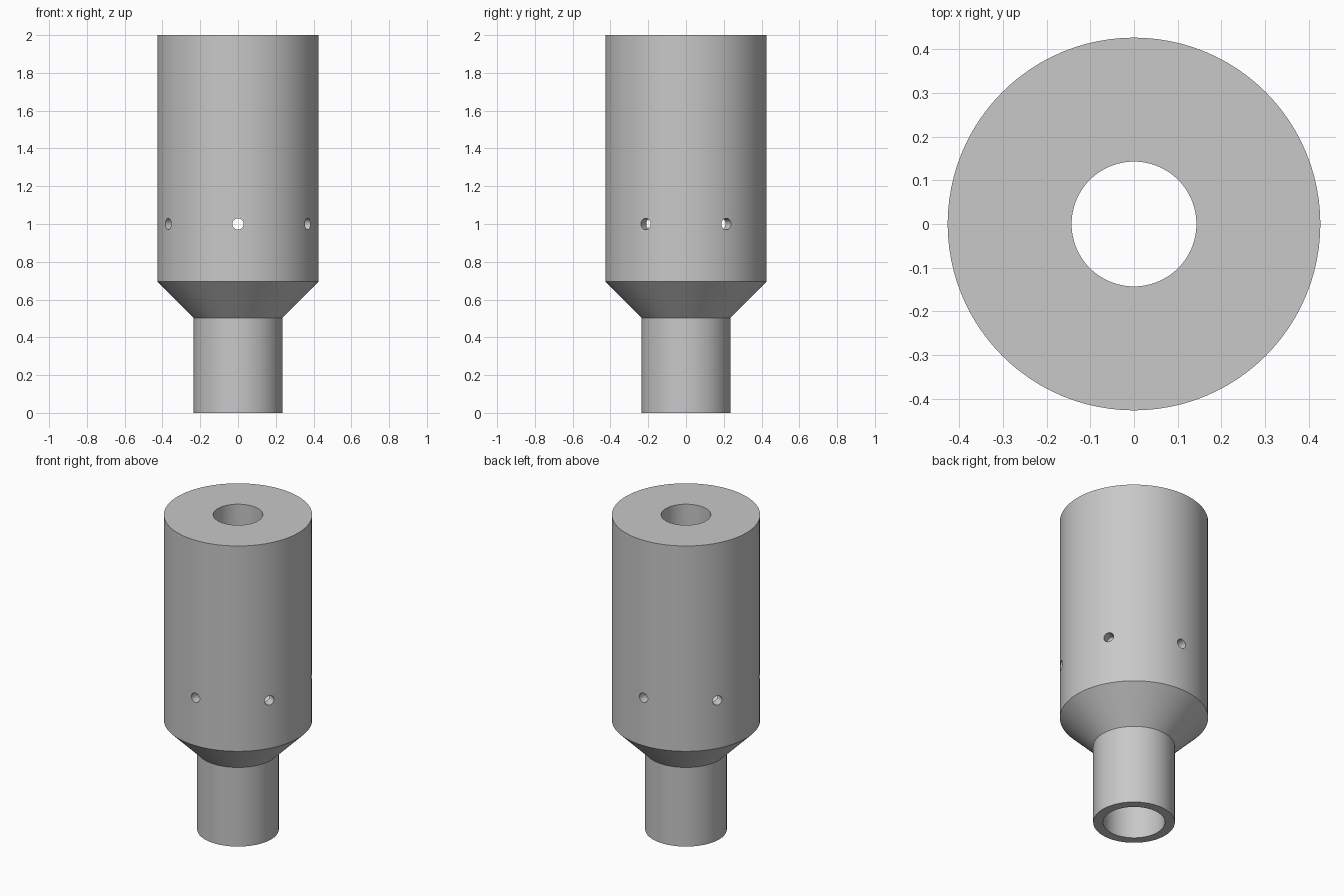
import bpy, bmesh, math
from mathutils import Matrix

cube = bpy.data.objects.get("Cube")
if cube:
    bpy.data.objects.remove(cube, do_unlink=True)

SEGMENTS = 96
HOLE_Z, HOLE_R = 1.0, 0.03

# Plain grey metal
metal = bpy.data.materials.new("grey_metal")
metal.use_nodes = True
grey = (0.58, 0.58, 0.58, 1)
metal.diffuse_color = grey
metal.node_tree.nodes["Principled BSDF"].inputs["Base Color"].default_value = grey


def make_object(name, bm):
    bmesh.ops.recalc_face_normals(bm, faces=bm.faces)
    mesh = bpy.data.meshes.new(name)
    bm.to_mesh(mesh)
    bm.free()
    mesh.materials.append(metal)
    obj = bpy.data.objects.new(name, mesh)
    bpy.context.collection.objects.link(obj)
    return obj


def lathe(name, profile):
    """Revolve a closed (radius, height) outline about z."""
    bm = bmesh.new()
    rings = []
    for r, z in profile:
        ring = []
        for i in range(SEGMENTS):
            a = math.tau * i / SEGMENTS
            ring.append(bm.verts.new((r * math.cos(a), r * math.sin(a), z)))
        rings.append(ring)
    for k, low in enumerate(rings):
        high = rings[(k + 1) % len(rings)]
        for i in range(SEGMENTS):
            j = (i + 1) % SEGMENTS
            bm.faces.new((low[i], low[j], high[j], high[i]))
    return make_object(name, bm)


# Hollow body: neck, cone, wide barrel, thick cap with a narrower bore
body = lathe("nozzle_body", [
    (0.235, 0), (0.235, 0.503), (0.427, 0.695),
    (0.427, HOLE_Z - 0.06), (0.427, HOLE_Z + 0.06), (0.427, 2),
    (0.143, 2), (0.143, 1.8), (0.37, 1.8),
    (0.37, HOLE_Z + 0.06), (0.37, HOLE_Z - 0.06), (0.37, 0.72),
    (0.178, 0.528), (0.178, 0),
])

# Three rods across the barrel cut its six side holes
bm = bmesh.new()
for k in range(3):
    turn = (Matrix.Translation((0, 0, HOLE_Z))
            @ Matrix.Rotation(math.radians(30 + 60 * k), 4, 'Z')
            @ Matrix.Rotation(math.pi / 2, 4, 'Y'))
    for side in (-1, 1):
        bmesh.ops.create_cone(bm, cap_ends=True, segments=24, radius1=HOLE_R,
                              radius2=HOLE_R, depth=0.3,
                              matrix=turn @ Matrix.Translation((0, 0, side * 0.4)))
cutter = make_object("hole_cutter", bm)
cutter.hide_render = True

cut = body.modifiers.new("side_holes", 'BOOLEAN')
cut.operation = 'DIFFERENCE'
cut.solver = 'EXACT'
cut.object = cutter
bpy.ops.object.select_all(action='DESELECT')
body.select_set(True)
bpy.context.view_layer.objects.active = body
bpy.ops.object.modifier_apply(modifier=cut.name)
bpy.data.objects.remove(cutter, do_unlink=True)
bpy.ops.object.shade_smooth_by_angle(angle=math.radians(30))
